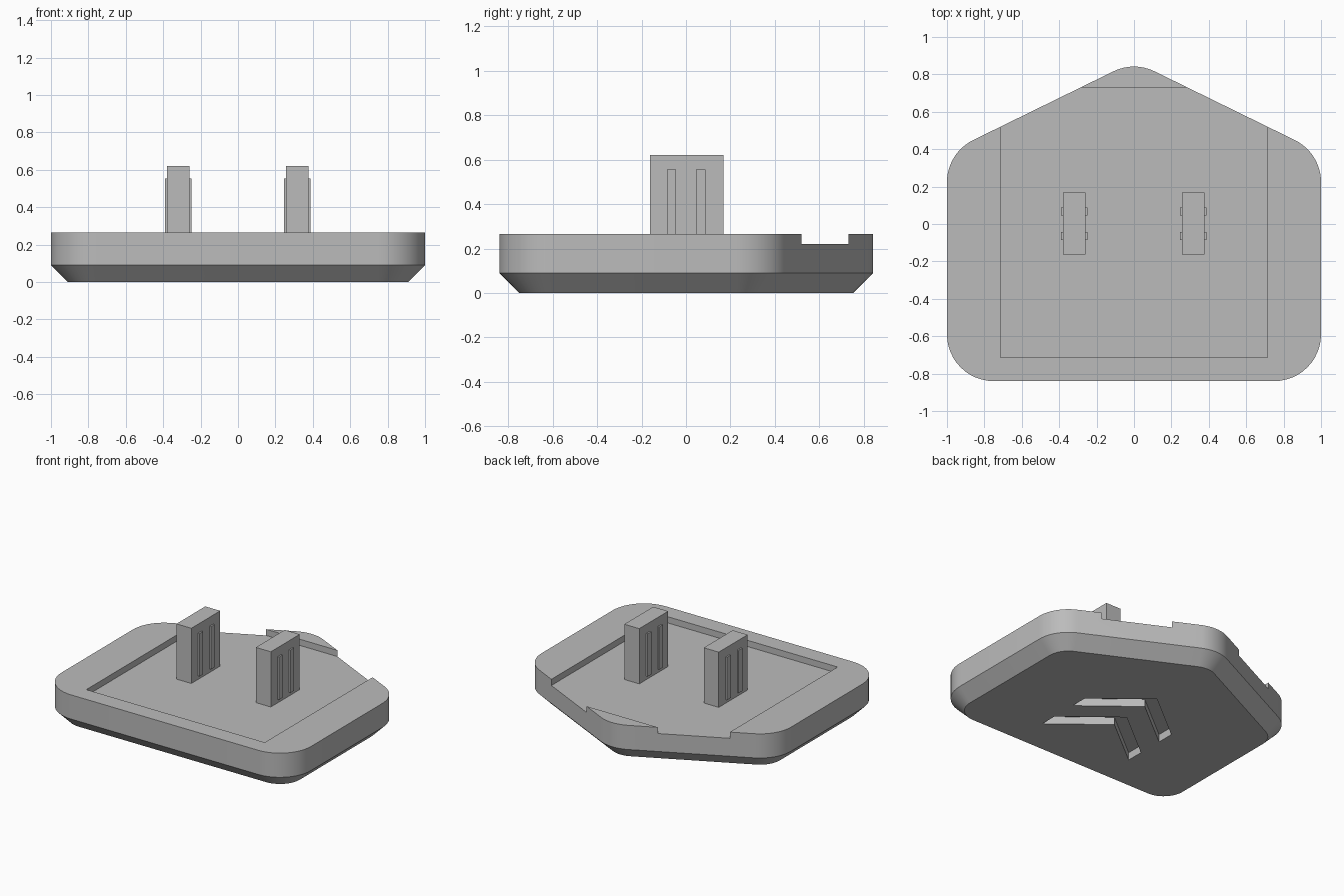
import bpy, bmesh
from math import sin, cos, radians, atan, degrees, hypot

if "Cube" in bpy.data.objects:
    bpy.data.objects.remove(bpy.data.objects["Cube"])

grey = bpy.data.materials.new("plain_grey")
grey.use_nodes = True
grey.diffuse_color = (0.5, 0.5, 0.5, 1)
grey.node_tree.nodes["Principled BSDF"].inputs["Base Color"].default_value = (0.5, 0.5, 0.5, 1)


def finish(name, bm):
    bmesh.ops.recalc_face_normals(bm, faces=bm.faces)
    mesh = bpy.data.meshes.new(name)
    bm.to_mesh(mesh)
    bm.free()
    mesh.materials.append(grey)
    obj = bpy.data.objects.new(name, mesh)
    bpy.context.collection.objects.link(obj)
    return obj


def loft(name, layers):
    """Solid through outlines given as (z, points)."""
    bm = bmesh.new()
    rings = [[bm.verts.new((x, y, z)) for x, y in pts] for z, pts in layers]
    n = len(rings[0])
    for low, high in zip(rings, rings[1:]):
        for i in range(n):
            j = (i + 1) % n
            bm.faces.new((low[i], low[j], high[j], high[i]))
    bm.faces.new(rings[0][::-1])
    bm.faces.new(rings[-1])
    return finish(name, bm)


def box(name, x0, x1, y0, y1, z0, z1):
    pts = [(x0, y0), (x1, y0), (x1, y1), (x0, y1)]
    return loft(name, [(z0, pts), (z1, pts)])


# Rounded five-sided outline: arc centres with start and end angles
SLOPE, PEAK, R = 0.49, 0.87, 0.25
lean = 90 - degrees(atan(SLOPE))
offset = R * hypot(1, SLOPE)
peak_y = PEAK - offset
side_y = peak_y - SLOPE * (1 - R)
corners = [
    (1 - R, R - 0.84, -90, 0),
    (1 - R, side_y, 0, lean),
    (0, peak_y, lean, 180 - lean),
    (R - 1, side_y, 180 - lean, 180),
    (R - 1, R - 0.84, 180, 270),
]


def outline(radius, steps=12):
    pts = []
    for cx, cy, a0, a1 in corners:
        for i in range(steps + 1):
            a = radians(a0 + (a1 - a0) * i / steps)
            pts.append((cx + radius * cos(a), cy + radius * sin(a)))
    return pts


# Base plate with chamfered underside
plate = loft("base_plate", [(0, outline(R - 0.09)), (0.09, outline(R)), (0.265, outline(R))])

# Cutters: square recess on top, two chevron grooves below
cutters = [box("recess_cutter", -0.715, 0.715, -0.715, 0.73, 0.22, 0.4)]
for shift in (0, -0.31):
    tip, end, width, half = 0.235 + shift, -0.06 + shift, 0.125, 0.37
    pts = [(half, end), (0, tip), (-half, end),
           (-half, end - width), (0, tip - width), (half, end - width)]
    cutters.append(loft("chevron_cutter", [(-0.1, pts), (0.055, pts)]))

bpy.context.view_layer.objects.active = plate
for cutter in cutters:
    mod = plate.modifiers.new("cut", "BOOLEAN")
    mod.operation = "DIFFERENCE"
    mod.solver = "EXACT"
    mod.object = cutter
    bpy.ops.object.modifier_apply(modifier=mod.name)
    bpy.data.objects.remove(cutter)

bpy.ops.object.select_all(action="DESELECT")
plate.select_set(True)
bpy.ops.object.shade_smooth_by_angle(angle=radians(30))

# Two upright prongs, each with a pair of thin ribs on both faces
for side, sx in (("left", 0.317), ("right", -0.32)):
    box(side + "_prong", sx - 0.06, sx + 0.06, -0.163, 0.168, 0.215, 0.62)
    for label, y in (("front", -0.065), ("back", 0.067)):
        for face, d in (("outer", 1), ("inner", -1)):
            x = sx + d * 0.063
            box(f"{side}_{label}_{face}_rib", x - 0.008, x + 0.008,
                y - 0.021, y + 0.021, 0.245, 0.555)
